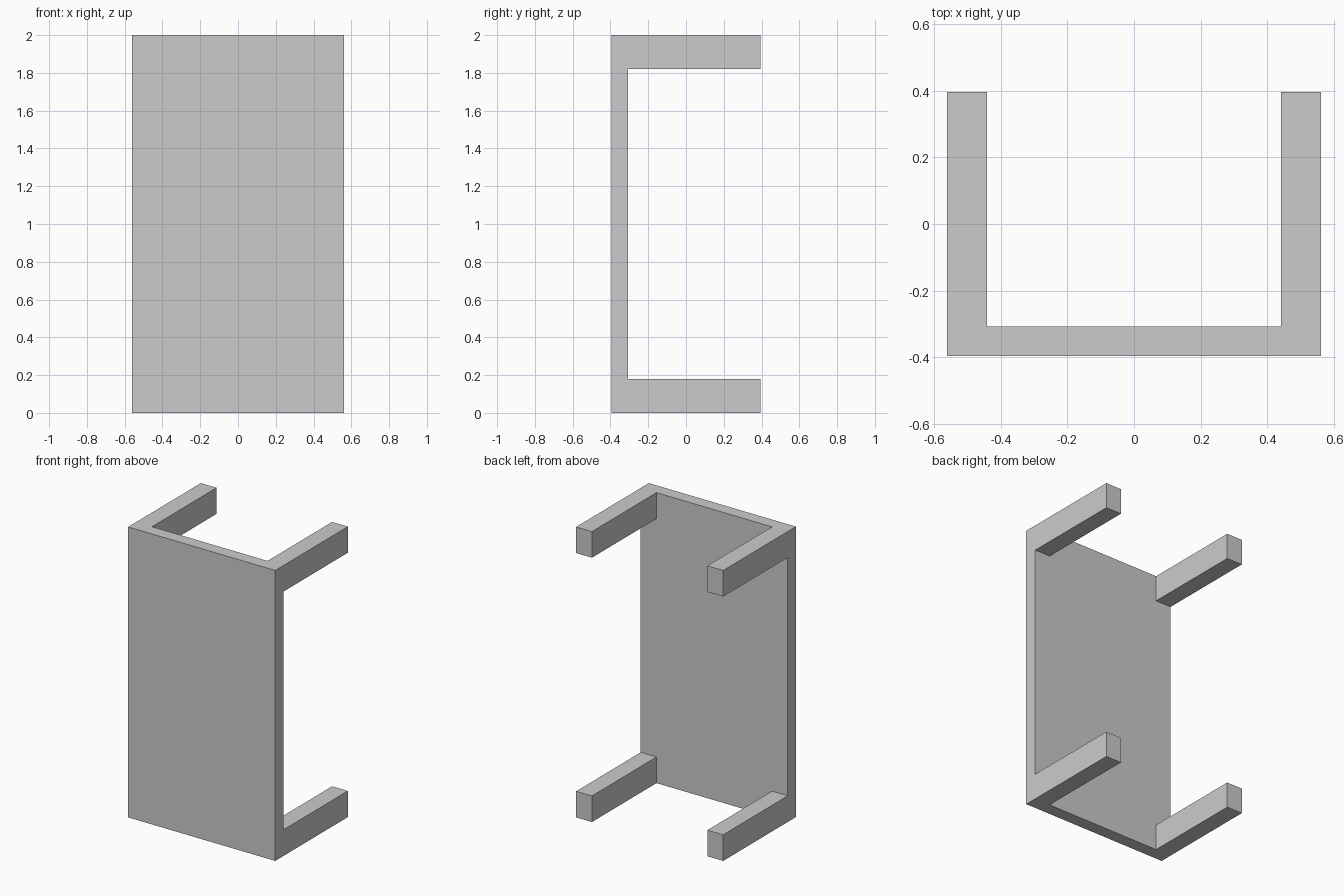
import bpy, bmesh
from mathutils import Matrix, Vector

if "Cube" in bpy.data.objects:
    bpy.data.objects.remove(bpy.data.objects["Cube"])

W, D, H = 1.12, 0.79, 2.0        # overall size
SLAB = 0.088                     # table top thickness
LEG_X, LEG_Z = 0.12, 0.18        # leg section

bm = bmesh.new()

# Table top standing on edge, at the front
front = -D / 2
bmesh.ops.create_cube(bm, size=1, matrix=Matrix.Translation((0, front + SLAB / 2, H / 2))
                      @ Matrix.Diagonal((W, SLAB, H, 1)))

# Cut lines that mark out the four leg corners
cuts = [((s * (W / 2 - LEG_X), 0, 0), (1, 0, 0)) for s in (-1, 1)]
cuts += [((0, 0, z), (0, 0, 1)) for z in (LEG_Z, H - LEG_Z)]
for co, no in cuts:
    bmesh.ops.bisect_plane(bm, geom=bm.verts[:] + bm.edges[:] + bm.faces[:],
                           plane_co=co, plane_no=no)

# Four legs extruded backwards from the corner faces
bm.normal_update()
corners = []
for f in bm.faces:
    c = f.calc_center_median()
    if f.normal.y > 0.9 and abs(c.x) > W / 2 - LEG_X and abs(c.z - H / 2) > H / 2 - LEG_Z:
        corners.append(f)
for f in corners:
    new = bmesh.ops.extrude_discrete_faces(bm, faces=[f])["faces"][0]
    bmesh.ops.translate(bm, verts=new.verts[:], vec=Vector((0, D - SLAB, 0)))

# Merge flush faces so the sides are clean
bmesh.ops.dissolve_limit(bm, angle_limit=0.01, verts=bm.verts[:], edges=bm.edges[:])
bmesh.ops.recalc_face_normals(bm, faces=bm.faces[:])

mesh = bpy.data.meshes.new("tipped_table")
bm.to_mesh(mesh)
bm.free()
bpy.context.collection.objects.link(bpy.data.objects.new("tipped_table", mesh))
